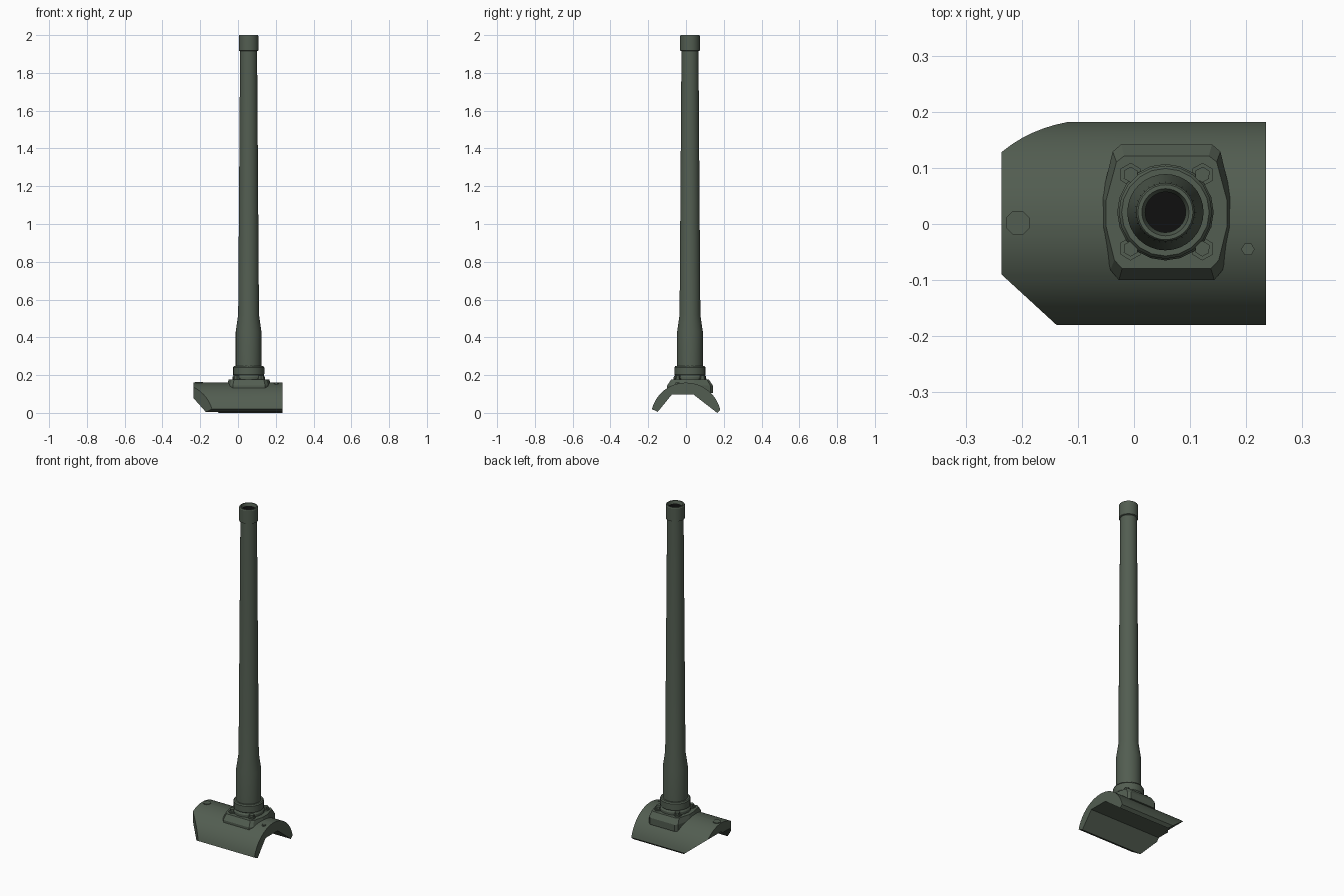
import bpy, bmesh, math
from mathutils import Vector

cube = bpy.data.objects.get("Cube")
if cube:
    bpy.data.objects.remove(cube, do_unlink=True)

AX, AY = 0.056, 0.021   # barrel axis


def material(name, rgb):
    m = bpy.data.materials.new(name)
    m.use_nodes = True
    m.diffuse_color = (*rgb, 1)
    m.node_tree.nodes["Principled BSDF"].inputs["Base Color"].default_value = (*rgb, 1)
    return m


green = material("dark_olive_green", (0.085, 0.11, 0.082))
black = material("bore_black", (0.005, 0.005, 0.005))


def finish(name, bm, mats=(green,), angle=None):
    bmesh.ops.recalc_face_normals(bm, faces=bm.faces)
    me = bpy.data.meshes.new(name)
    bm.to_mesh(me)
    bm.free()
    ob = bpy.data.objects.new(name, me)
    bpy.context.collection.objects.link(ob)
    for m in mats:
        me.materials.append(m)
    if angle:
        bpy.ops.object.select_all(action="DESELECT")
        ob.select_set(True)
        bpy.context.view_layer.objects.active = ob
        bpy.ops.object.shade_smooth_by_angle(angle=math.radians(angle))
    return ob


def loft(bm, loops):
    """Skin a stack of equal-length point loops and cap both ends."""
    rings = [[bm.verts.new(p) for p in loop] for loop in loops]
    n = len(rings[0])
    for a, b in zip(rings, rings[1:]):
        for i in range(n):
            bm.faces.new((a[i], a[(i + 1) % n], b[(i + 1) % n], b[i]))
    bm.faces.new(rings[0][::-1])
    bm.faces.new(rings[-1])
    return rings


def circle(x, y, z, r, n, turn=0.0):
    steps = [math.tau * i / n + turn for i in range(n)]
    return [(x + r * math.cos(a), y + r * math.sin(a), z) for a in steps]


def turned(name, profile, n=16, x=AX, y=AY, turn=0.0, angle=30):
    bm = bmesh.new()
    loft(bm, [circle(x, y, z, r, n, turn) for r, z in profile])
    return finish(name, bm, angle=angle)


def slice_off(bm, co, no):
    """Remove everything on the normal side of a plane and cap the cut."""
    geom = bm.verts[:] + bm.edges[:] + bm.faces[:]
    cut = bmesh.ops.bisect_plane(bm, geom=geom, plane_co=co, plane_no=no, clear_outer=True)
    edges = [e for e in cut["geom_cut"] if isinstance(e, bmesh.types.BMEdge)]
    bmesh.ops.holes_fill(bm, edges=edges, sides=0)


# Curved shield: arched outside, flat-roofed inside; built as two halves that meet at y = 0
R, CZ = 0.186, -0.026
LEFT, RIGHT = -0.236, 0.235


def shield_half(name, side, low, lip, roof):
    end = math.acos((low - CZ) / R)
    arc = [(side * R * math.sin(end * i / 14), CZ + R * math.cos(end * i / 14))
           for i in range(15)]
    outline = arc + [lip, roof, (0, roof[1])]
    bm = bmesh.new()
    loft(bm, [[(x, y, z) for y, z in outline] for x in (LEFT, RIGHT)])
    if side < 0:    # upright corner cut
        slice_off(bm, Vector((LEFT, -0.09, 0)), Vector((-0.09, -0.098, 0)))
    else:           # sloping corner cut
        slice_off(bm, Vector((LEFT, 0, 0.109)), Vector((-0.089, 0, -0.11)))
    seam = [f for f in bm.faces if all(abs(v.co.y) < 1e-5 for v in f.verts)]
    bmesh.ops.delete(bm, geom=seam, context="FACES_ONLY")
    return finish(name, bm, angle=25)


shield_half("shield_front_half", -1, 0.02, (-0.15, 0.005), (-0.075, 0.097))
shield_half("shield_back_half", 1, 0.015, (0.165, 0.0), (0.04, 0.097))

# Mounting block: bevelled plate sunk into the shield
half = [(0.081, 0.121), (0.096, 0.108), (0.116, 0.025),
        (0.116, -0.03), (0.1, -0.103), (0.085, -0.121)]
outline = half + [(-x, y) for x, y in reversed(half)]
bm = bmesh.new()
loft(bm, [[(0.058 + x * sx, 0.021 + y * sy, z) for x, y in outline]
          for sx, sy, z in ((1, 1, 0.105), (1, 1, 0.145), (0.93, 0.83, 0.176))])
finish("mounting_block", bm)

# Collar at the barrel root
turned("barrel_collar", [(0.086, 0.17), (0.086, 0.19), (0.08, 0.2),
                         (0.083, 0.205), (0.083, 0.24), (0.078, 0.247)], n=20)

# Four flange bolts
for sx, nx in ((-1, "right"), (1, "left")):
    for sy, ny in ((-1, "front"), (1, "back")):
        turned(f"bolt_{ny}_{nx}", [(0.021, 0.17), (0.021, 0.183), (0.014, 0.183), (0.014, 0.197)],
               n=6, x=0.058 + sx * 0.064, y=0.022 + sy * 0.066, turn=0.5, angle=None)

# Shield plugs
turned("large_plug", [(0.023, 0.14), (0.023, 0.163)], 8, -0.207, 0.002, math.pi / 8, None)
turned("small_plug", [(0.012, 0.14), (0.012, 0.16)], 6, 0.203, -0.045, 0, None)

# Barrel with thick root, taper, muzzle ring and hollow bore
profile = [(0.068, 0.2), (0.068, 0.43), (0.055, 0.52), (0.045, 1.915),
           (0.052, 1.918), (0.052, 1.995), (0.049, 2.0), (0.042, 2.0),
           (0.036, 1.985), (0.036, 1.8)]
bm = bmesh.new()
loft(bm, [circle(AX, AY, z, r, 32) for r, z in profile])
for f in bm.faces:
    near = max((v.co.xy - Vector((AX, AY))).length for v in f.verts) < 0.037
    f.material_index = int(near)
finish("barrel", bm, (green, black), 30)
